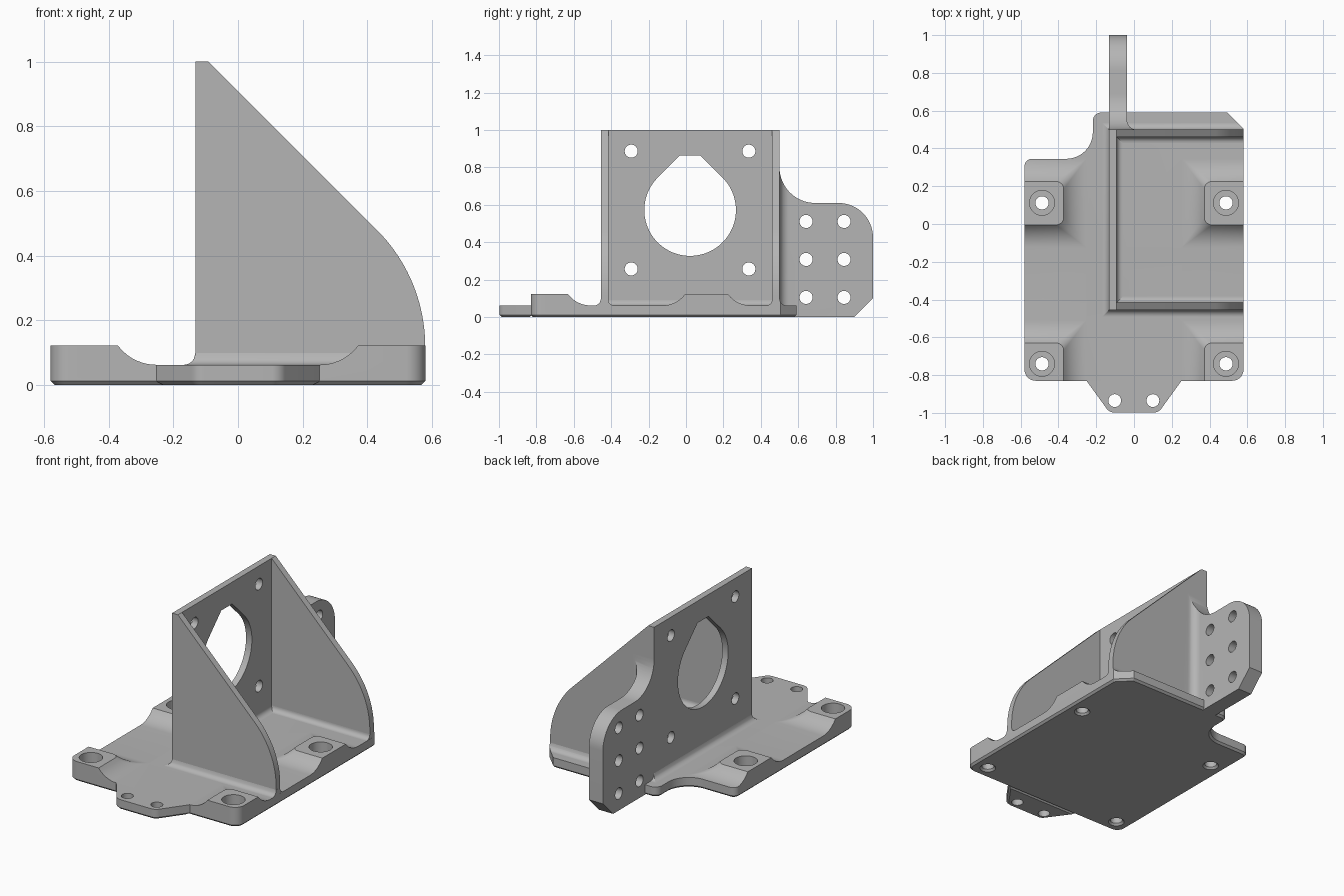
import bpy, bmesh
from math import sin, cos, tan, pi, sqrt, radians
from mathutils import Vector

if "Cube" in bpy.data.objects:
    bpy.data.objects.remove(bpy.data.objects["Cube"])

grey = bpy.data.materials.new("plain_grey")
grey.use_nodes = True
COLOUR = (0.46, 0.46, 0.46, 1)
grey.diffuse_color = COLOUR
grey.node_tree.nodes["Principled BSDF"].inputs["Base Color"].default_value = COLOUR


def loft(name, rings, chamfer=0):
    """Skin equal-length rings of 3D points; optionally chamfer the first end."""
    bm = bmesh.new()
    rows = [[bm.verts.new(p) for p in ring] for ring in rings]
    n = len(rows[0])
    for a, b in zip(rows, rows[1:]):
        for i in range(n):
            j = (i + 1) % n
            bm.faces.new((a[i], a[j], b[j], b[i]))
    first = bm.faces.new(rows[0])
    bm.faces.new(rows[-1])
    bmesh.ops.recalc_face_normals(bm, faces=bm.faces)
    if chamfer:
        bmesh.ops.inset_region(bm, faces=[first], thickness=chamfer, depth=chamfer,
                               use_even_offset=True)
    mesh = bpy.data.meshes.new(name)
    bm.to_mesh(mesh)
    bm.free()
    mesh.materials.append(grey)
    obj = bpy.data.objects.new(name, mesh)
    bpy.context.collection.objects.link(obj)
    return obj


def place(axis, u, v, w):
    return {"x": (w, u, v), "y": (u, w, v), "z": (u, v, w)}[axis]


def prism(name, pts, axis, a, b, chamfer=0):
    return loft(name, [[place(axis, u, v, w) for u, v in pts] for w in (a, b)], chamfer)


def rounded(corners, steps=10):
    """Outline from (u, v) or (u, v, radius) corners."""
    out = []
    for i, c in enumerate(corners):
        p = Vector((c[0], c[1], 0))
        if len(c) == 2:
            out.append(c)
            continue
        r = c[2]
        d1, d2 = [(Vector((*q[:2], 0)) - p).normalized()
                  for q in (corners[i - 1], corners[(i + 1) % len(corners)])]
        half = d1.angle(d2) / 2
        mid = p + (d1 + d2).normalized() * r / sin(half)
        s = (p + d1 * r / tan(half) - mid).normalized()
        e = (p + d2 * r / tan(half) - mid).normalized()
        for k in range(steps + 1):
            q = mid + s.slerp(e, k / steps).normalized() * r
            out.append((q.x, q.y))
    return out


def circle(u, v, r, start=0, sweep=2 * pi, n=40):
    return [(u + r * cos(start + sweep * k / n), v + r * sin(start + sweep * k / n))
            for k in range(n)]


def boolean(obj, tool, op):
    m = obj.modifiers.new("bool", "BOOLEAN")
    m.operation, m.solver, m.object = op, "EXACT", tool
    bpy.context.view_layer.objects.active = obj
    bpy.ops.object.modifier_apply(modifier=m.name)
    bpy.data.objects.remove(tool)


def hole(obj, axis, u, v, r, a, b):
    boolean(obj, prism("cutter", circle(u, v, r, n=28), axis, a, b), "DIFFERENCE")


def flared_block(name, x0, x1, y0, y1, run, top, radius):
    """Rectangular pad whose sides sweep down to the floor in a concave arc."""
    rise = top - FLOOR
    big = (run * run + rise * rise) / (2 * rise)
    rings, steps = [], 8
    for k in range(-1, steps + 2):
        t = min(max(k / steps, 0), 1)
        d, left = run * t, run * (1 - t)
        z = FLOOR + big - sqrt(max(big * big - left * left, 0))
        z = 0.03 if k > steps else z
        if k < 0:
            continue
        r = max(radius * (1 - t), 0.002)
        ring = rounded([(x0 - d, y0 - d, r), (x1 + d, y0 - d, r),
                        (x1 + d, y1 + d, r), (x0 - d, y1 + d, r)], 5)
        rings.append([(x, y, z) for x, y in ring])
    return loft(name, rings)


FLOOR, PAD, EDGE = 0.062, 0.122, 0.012
WALL_X, WALL_IN = -0.132, -0.092
FRONT_Y, FRONT_IN, BACK_IN, BACK_Y = -0.455, -0.415, 0.46, 0.5

# Base plate with four raised screw pads
outline = rounded([(-0.58, -0.83, 0.06), (0.58, -0.83, 0.06), (0.58, 0.505), (0.495, 0.59),
                   (-0.218, 0.59, 0.045), (-0.218, 0.345, 0.14), (-0.58, 0.345, 0.04)])
base = prism("base_plate", outline, "z", EDGE, PAD, EDGE)
keep = prism("keep", [(-1, -1.2), (1, -1.2), (1, 1), (-1, 1)], "z", -0.1, FLOOR)
for x0, x1 in ((-0.8, -0.372), (0.372, 0.8)):
    for y0, y1 in ((-1.1, -0.63), (-0.005, 0.225)):
        boolean(keep, flared_block("pad", x0, x1, y0, y1, 0.12, PAD, 0.04), "UNION")
boolean(base, keep, "INTERSECT")

# Counterbored screw holes
for x in (-0.487, 0.487):
    for y in (-0.74, 0.112):
        steps = ((0.055, -0.01), (0.035, 0.012), (0.035, 0.06), (0.066, 0.06), (0.066, 0.2))
        rings = [[(u, v, z) for u, v in circle(x, y, r)] for r, z in steps]
        boolean(base, loft("cutter", rings), "DIFFERENCE")

# Front tab with two small holes
tab = prism("front_tab", rounded([(-0.255, -0.825), (-0.13, -0.998, 0.05),
                                  (0.13, -0.998, 0.05), (0.255, -0.825)]),
            "z", EDGE, FLOOR, EDGE)
for x in (-0.102, 0.1):
    hole(tab, "z", x, -0.935, 0.034, -0.1, 0.2)

# Upright mounting wall with a truncated teardrop opening and four bolt holes
wall = prism("mounting_wall", [(FRONT_Y, 0.02), (BACK_Y, 0.02), (BACK_Y, 1), (FRONT_Y, 1)],
             "x", WALL_X, WALL_IN)
cy, cz, cr, flat = 0.022, 0.572, 0.245, 0.865
drop = circle(cy, cz, cr, 0.75 * pi, 1.5 * pi, 60) + [(cy + cr * cos(pi / 4), cz + cr * sin(pi / 4))]
half = cr * sqrt(2) - (flat - cz)
drop += [(cy + half, flat), (cy - half, flat)]
boolean(wall, prism("cutter", drop, "x", -0.4, 0.2), "DIFFERENCE")
for y in (-0.293, 0.336):
    for z in (0.257, 0.887):
        hole(wall, "x", y, z, 0.035, -0.4, 0.2)

# Two sloping side gussets
gusset = rounded([(WALL_X, 0.02), (0.579, 0.02), (0.579, 0.33, 0.51), (WALL_IN, 1), (WALL_X, 1)], 20)
parts = [base, tab, wall,
         prism("front_gusset", gusset, "y", FRONT_Y, FRONT_IN),
         prism("back_gusset", gusset, "y", BACK_IN, BACK_Y)]

# Outer fillet around the foot of the walls
skirt = flared_block("outer_fillet", WALL_X, 0.8, FRONT_Y, BACK_Y, 0.036, FLOOR + 0.036, 0.002)
boolean(skirt, prism("trim", outline, "z", 0, 0.2), "INTERSECT")
boolean(skirt, prism("trim", [(-0.11, -0.435), (0.7, -0.435), (0.7, 0.48), (-0.11, 0.48)],
                     "z", 0, 0.2), "DIFFERENCE")
parts.append(skirt)


# Inner fillets along the pocket floor
def inner_fillet(name, axis, u, side, a, b, r=0.03, e=0.008):
    arc = [(r - r * sin(k * pi / 16), r - r * cos(k * pi / 16)) for k in range(9)]
    pts = [(-e, -e), (r, -e)] + arc + [(-e, r)]
    parts.append(prism(name, [(u + side * p, FLOOR + q) for p, q in pts], axis, a, b))


inner_fillet("pocket_fillet_wall", "y", WALL_IN, 1, FRONT_IN, BACK_IN)
inner_fillet("pocket_fillet_front", "x", FRONT_IN, 1, WALL_IN, 0.579)
inner_fillet("pocket_fillet_back", "x", BACK_IN, -1, WALL_IN, 0.579)

# Rear bracket: side profile crossed with a filleted plan, then six holes
bracket = prism("rear_bracket", rounded([(0.475, 0), (0.9, 0), (1, 0.1), (1, 0.61, 0.185),
                                         (BACK_Y, 0.61, 0.19), (BACK_Y, 0.81), (0.475, 0.81)], 16),
                "x", -0.3, 0.3)
plan = rounded([(WALL_X, 0.4), (0.06, 0.4), (0.06, BACK_Y), (-0.037, BACK_Y, 0.05),
                (-0.037, 1.1), (WALL_X, 1.1)])
boolean(bracket, prism("trim", plan, "z", -0.2, 1.2), "INTERSECT")
for y in (0.642, 0.845):
    for z in (0.105, 0.308, 0.511):
        hole(bracket, "x", y, z, 0.035, -0.4, 0.2)
parts.append(bracket)

# Smooth curved faces, keep hard edges
bpy.ops.object.select_all(action="DESELECT")
for p in parts:
    p.select_set(True)
bpy.context.view_layer.objects.active = base
bpy.ops.object.shade_smooth_by_angle(angle=radians(25))
